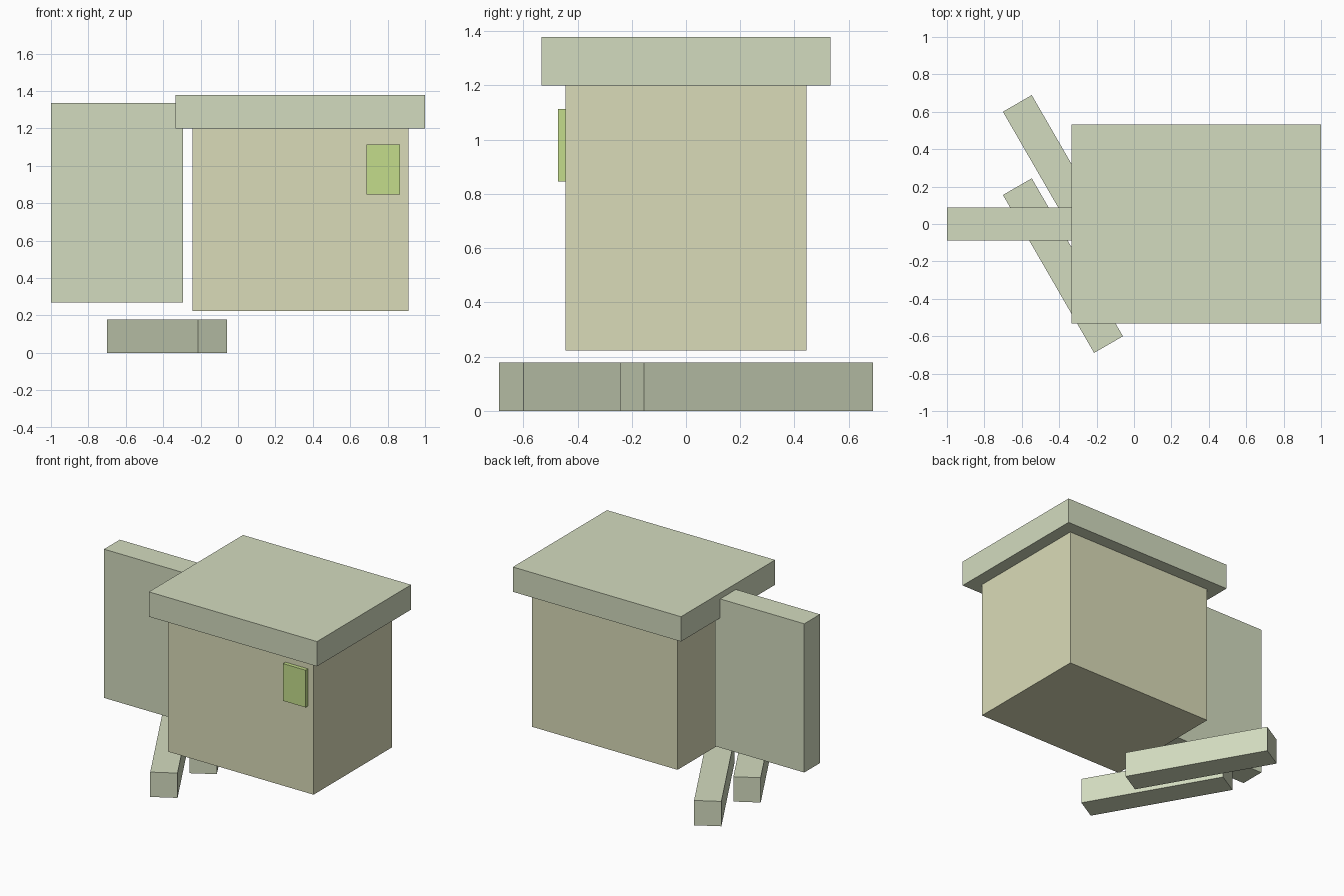
import bpy
from math import radians

if "Cube" in bpy.data.objects:
    bpy.data.objects.remove(bpy.data.objects["Cube"])


def material(name, rgb):
    mat = bpy.data.materials.new(name)
    mat.diffuse_color = (*rgb, 1)
    mat.use_nodes = True
    mat.node_tree.nodes["Principled BSDF"].inputs["Base Color"].default_value = mat.diffuse_color
    return mat


def box(name, center, size, mat, turn=0):
    bpy.ops.mesh.primitive_cube_add(size=1, location=center,
                                    rotation=(0, 0, radians(turn)))
    ob = bpy.context.object
    ob.name = name
    ob.scale = size
    bpy.ops.object.transform_apply(location=False, rotation=False, scale=True)
    ob.data.materials.append(mat)
    return ob


pale_green = material("pale_green", (0.65, 0.71, 0.52))
cream = material("cream", (0.70, 0.71, 0.48))
bright_green = material("bright_green", (0.55, 0.72, 0.26))

# Main body and overhanging lid
box("body", (0.333, 0, 0.7115), (1.155, 0.889, 0.977), cream)
box("lid", (0.333, 0, 1.289), (1.333, 1.066, 0.178), pale_green)

# Small plate on the front face
box("front_plate", (0.777, -0.458, 0.98), (0.178, 0.027, 0.267), bright_green)

# Upright panel beside the body
box("side_panel", (-0.647, 0, 0.803), (0.706, 0.178, 1.066), pale_green)

# Two slanted runners underneath
for name, y in (("front_runner", -0.2225), ("back_runner", 0.2225)):
    box(name, (-0.38, y, 0.089), (0.975, 0.178, 0.178), pale_green, -60)
